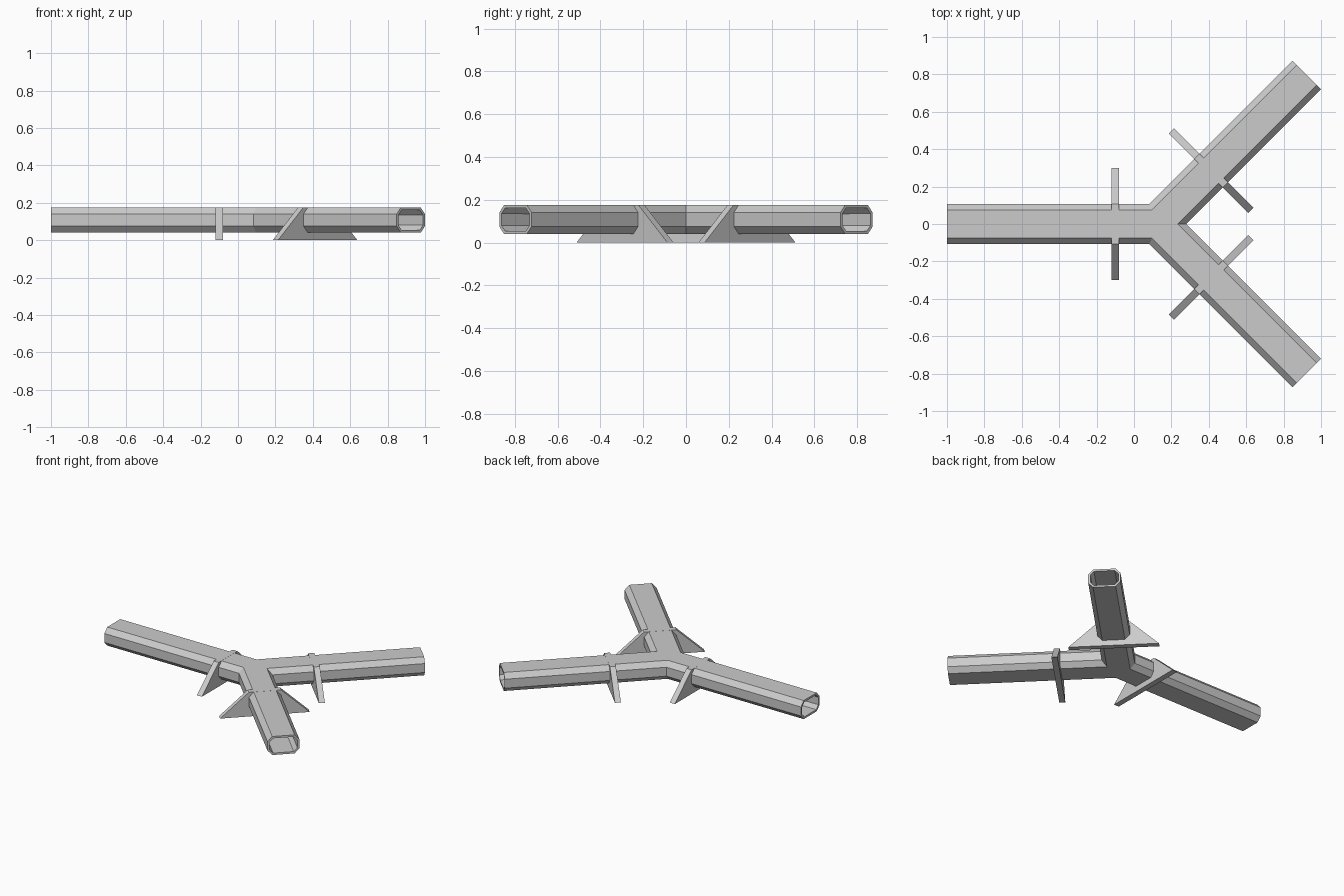
import bpy, bmesh
from math import radians, cos, sin
from mathutils import Vector

if "Cube" in bpy.data.objects:
    bpy.data.objects.remove(bpy.data.objects["Cube"])

JUNCTION = Vector((0.127, 0, 0))
LENGTH = 1.127
ANGLES = [45, 180, -45]
# half of the octagonal section: (offset from centre line, height)
HALF = [(0.075, 0.175), (0.107, 0.14), (0.107, 0.075), (0.075, 0.04)]
dirs = [Vector((cos(radians(a)), sin(radians(a)), 0)) for a in ANGLES]


def perp(d):
    return Vector((-d.y, d.x, 0))


def make_object(name, bm):
    me = bpy.data.meshes.new(name)
    bm.to_mesh(me)
    bm.free()
    ob = bpy.data.objects.new(name, me)
    bpy.context.collection.objects.link(ob)
    return ob


# Three-way hollow pipe with mitred corners
bm = bmesh.new()


def chain(fn):
    return [bm.verts.new(fn(v) + Vector((0, 0, z))) for v, z in HALF]


miters, left, right = [], [], []
for i, d in enumerate(dirs):
    n = dirs[(i + 1) % 3]
    s = (d + n) / d.cross(n).z
    miters.append(chain(lambda v: JUNCTION + s * v))
    end = JUNCTION + d * LENGTH
    left.append(chain(lambda v: end + perp(d) * v))
    right.append(chain(lambda v: end - perp(d) * v))

for i in range(3):
    m, p = miters[i], miters[i - 1]
    for a, b in ((left[i], m), (p, right[i])):
        for k in range(3):
            bm.faces.new((a[k], b[k], b[k + 1], a[k + 1]))
    for k in (0, 3):
        bm.faces.new((p[k], right[i][k], left[i][k], m[k]))
for k in (0, 3):
    bm.faces.new([m[k] for m in miters])
bmesh.ops.recalc_face_normals(bm, faces=bm.faces[:])
top = max(bm.faces, key=lambda f: f.calc_center_median().z)
if top.normal.z < 0:
    bmesh.ops.reverse_faces(bm, faces=bm.faces[:])
pipe = make_object("three_way_pipe", bm)
wall = pipe.modifiers.new("wall", 'SOLIDIFY')
wall.thickness = 0.014
wall.offset = -1
wall.use_even_offset = True

# Trapezoid support plates under each arm
PLATE = [(-0.30, 0), (0.30, 0), (0.108, 0.1755), (-0.108, 0.1755)]
for i, (d, dist) in enumerate(zip(dirs, (0.403, 0.227, 0.403))):
    bm = bmesh.new()
    c = JUNCTION + d * (dist - 0.02)
    face = bm.faces.new([bm.verts.new(c + perp(d) * v + Vector((0, 0, z))) for v, z in PLATE])
    ext = bmesh.ops.extrude_face_region(bm, geom=[face])
    verts = [g for g in ext["geom"] if isinstance(g, bmesh.types.BMVert)]
    bmesh.ops.translate(bm, verts=verts, vec=d * 0.04)
    if not all(e.is_manifold for e in bm.edges):
        bm.faces.new([v for v in face.verts]) if not face.is_valid else None
    bmesh.ops.recalc_face_normals(bm, faces=bm.faces[:])
    make_object(f"support_plate_{i + 1}", bm)
